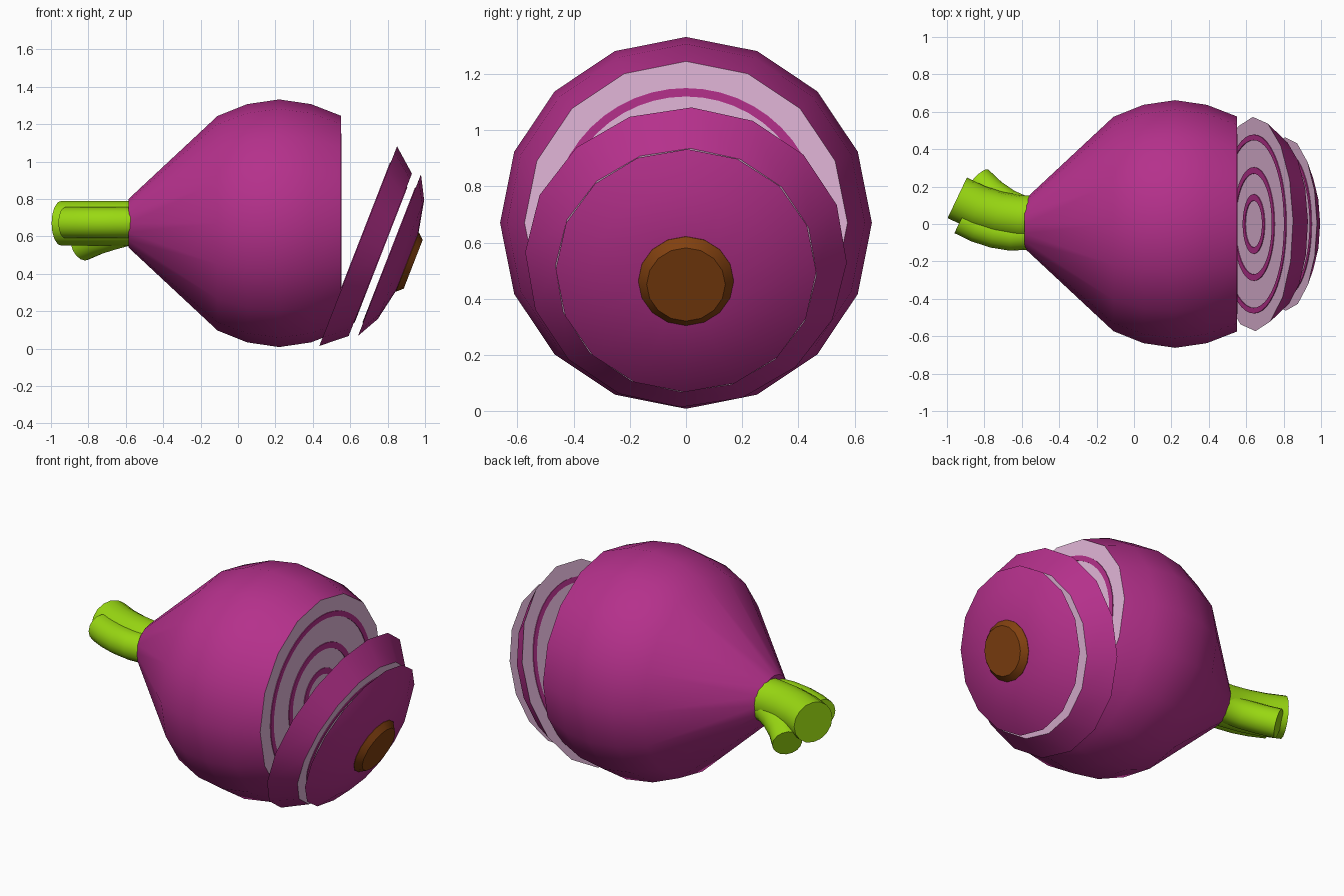
import bpy, bmesh, math
from mathutils import Vector

if "Cube" in bpy.data.objects:
    bpy.data.objects.remove(bpy.data.objects["Cube"])


def material(name, rgb):
    m = bpy.data.materials.new(name)
    m.diffuse_color = (*rgb, 1)
    m.use_nodes = True
    m.node_tree.nodes["Principled BSDF"].inputs["Base Color"].default_value = m.diffuse_color
    return m


PURPLE = material("onion purple", (0.46, 0.03, 0.26))
PALE = material("onion flesh", (0.76, 0.47, 0.69))
GREEN = material("stalk green", (0.32, 0.69, 0.006))
BROWN = material("root brown", (0.22, 0.052, 0.005))


def loft(name, rings, mats, sides=16, spin=0.0, caps=(0, 0), closed=False):
    """Skin round rings given as (centre, direction, radius)."""
    bm = bmesh.new()
    loops = []
    for c, d, r in rings:
        d = Vector(d).normalized()
        side = Vector((0, 0, 1)).cross(d).normalized()
        up = d.cross(side)
        loops.append([bm.verts.new(Vector(c) + r * (math.cos(a) * up + math.sin(a) * side))
                      for a in (spin + 2 * math.pi * i / sides for i in range(sides))])
    pairs = list(zip(loops, loops[1:]))
    if closed:
        pairs.append((loops[-1], loops[0]))
    for a, b in pairs:
        for i in range(sides):
            j = (i + 1) % sides
            bm.faces.new((a[i], a[j], b[j], b[i]))
    if not closed:
        for loop, index in ((loops[0], caps[0]), (loops[-1], caps[1])):
            bm.faces.new(loop).material_index = index
    bmesh.ops.recalc_face_normals(bm, faces=bm.faces)
    me = bpy.data.meshes.new(name)
    bm.to_mesh(me)
    bm.free()
    for m in mats:
        me.materials.append(m)
    ob = bpy.data.objects.new(name, me)
    bpy.context.collection.objects.link(ob)
    bpy.ops.object.select_all(action='DESELECT')
    ob.select_set(True)
    bpy.context.view_layer.objects.active = ob
    bpy.ops.object.shade_smooth_by_angle(angle=math.radians(35))
    return ob


def turned(name, origin, axis, profile, mats, **kw):
    """Lathe a (distance along axis, radius) profile."""
    o, d = Vector(origin), Vector(axis).normalized()
    return loft(name, [(o + d * t, d, r) for t, r in profile], mats, **kw)


def flesh_rings(name, centre, axis, radius, out):
    """Thin purple layer rings on a cut face; out is +1 or -1 along the axis."""
    s = radius / 0.575
    for k, (a, b) in enumerate(((0.45, 0.48), (0.27, 0.305), (0.125, 0.16))):
        lo, hi = -0.002 * out, 0.004 * out
        turned(f"{name}_{k + 1}", centre, axis,
               [(lo, a * s), (hi, a * s), (hi, b * s), (lo, b * s)],
               [PURPLE], sides=48, closed=True)


X = Vector((1, 0, 0))
TILT = Vector((0.932, 0, -0.363)).normalized()

# Main bulb with its cut face
turned("bulb", (0, 0, 0.67), X,
       [(-0.585, 0.13), (-0.11, 0.573), (0.05, 0.637), (0.22, 0.662), (0.39, 0.637), (0.55, 0.575)],
       [PURPLE, PALE], caps=(0, 1))
flesh_rings("bulb_layer", (0.55, 0, 0.67), X, 0.575, 1)

# Middle slice, pale on both sides
c1 = Vector((0.6425, 0, 0.5475))
turned("middle_slice", c1, TILT, [(0, 0.573), (0.127, 0.466)], [PURPLE, PALE],
       caps=(1, 1), spin=0.035)
flesh_rings("middle_slice_inner_layer", c1, TILT, 0.573, -1)
flesh_rings("middle_slice_outer_layer", c1 + TILT * 0.127, TILT, 0.466, 1)

# End slice with the root
c2 = Vector((0.81, 0, 0.50))
turned("end_slice", c2, TILT, [(0, 0.464), (0.066, 0.341), (0.103, 0.16)], [PURPLE, PALE],
       caps=(1, 0), spin=0.01)
flesh_rings("end_slice_layer", c2, TILT, 0.464, -1)
turned("root", c2, TILT, [(0.09, 0.17), (0.103, 0.17), (0.136, 0.14)], [BROWN])

# Green stalks, each a bent tube
stalks = {
    "large_stalk": (0.12, [(-0.50, 0.03, 0.67), (-0.62, 0.035, 0.67), (-0.73, 0.055, 0.67),
                           (-0.84, 0.09, 0.67), (-0.945, 0.14, 0.67)]),
    "front_stalk": (0.083, [(-0.50, -0.05, 0.673), (-0.66, -0.06, 0.673), (-0.75, -0.045, 0.673),
                            (-0.84, -0.015, 0.673), (-0.924, 0.026, 0.673)]),
    "low_stalk": (0.083, [(-0.50, 0.05, 0.64), (-0.60, 0.07, 0.63), (-0.68, 0.105, 0.608),
                          (-0.76, 0.16, 0.582), (-0.835, 0.23, 0.55)]),
}
for name, (radius, path) in stalks.items():
    pts = [Vector(p) for p in path]
    rings = []
    for i, p in enumerate(pts):
        direction = pts[min(i + 1, len(pts) - 1)] - pts[max(i - 1, 0)]
        rings.append((p, direction, radius))
    loft(name, rings, [GREEN])
